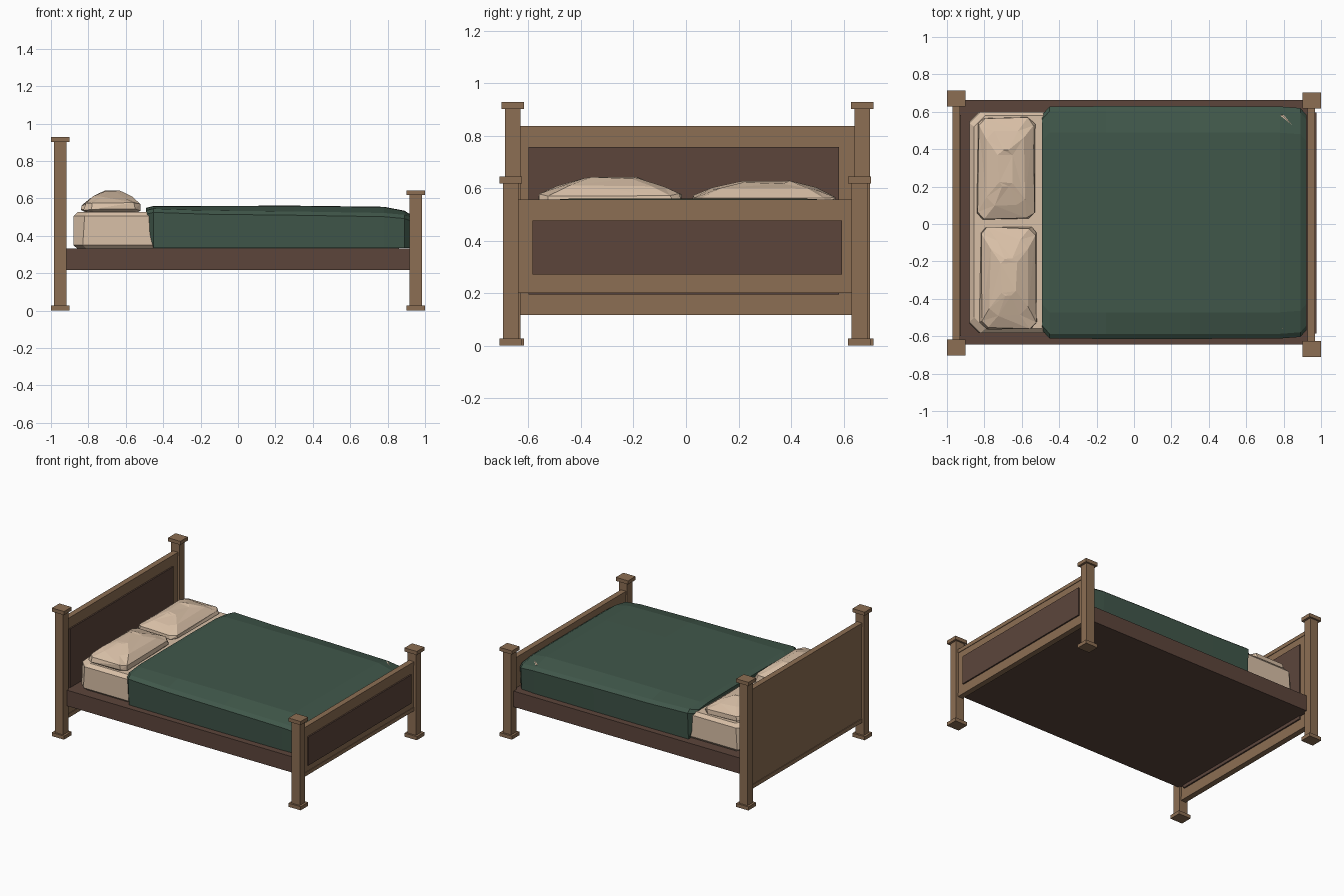
import bpy, bmesh, random
from mathutils import Vector

if "Cube" in bpy.data.objects:
    bpy.data.objects.remove(bpy.data.objects["Cube"])

random.seed(4)


def material(name, rgb):
    lin = [((c / 255 + 0.055) / 1.055) ** 2.4 for c in rgb]
    m = bpy.data.materials.new(name)
    m.diffuse_color = (*lin, 1)
    m.use_nodes = True
    m.node_tree.nodes["Principled BSDF"].inputs["Base Color"].default_value = m.diffuse_color
    return m


WOOD = material("light wood", (140, 110, 83))
DARK = material("dark wood", (92, 69, 59))
GREEN = material("green blanket cloth", (64, 87, 74))
CREAM = material("cream linen", (217, 192, 167))


def finish(name, bm, mat):
    bmesh.ops.recalc_face_normals(bm, faces=bm.faces)
    me = bpy.data.meshes.new(name)
    bm.to_mesh(me)
    bm.free()
    me.materials.append(mat)
    ob = bpy.data.objects.new(name, me)
    bpy.context.collection.objects.link(ob)
    return ob


def boxes(name, mat, *spans):
    """One object from boxes given as (x0, x1, y0, y1, z0, z1)."""
    bm = bmesh.new()
    for x0, x1, y0, y1, z0, z1 in spans:
        for v in bmesh.ops.create_cube(bm, size=1)["verts"]:
            v.co = Vector((x0 + (v.co.x + 0.5) * (x1 - x0),
                           y0 + (v.co.y + 0.5) * (y1 - y0),
                           z0 + (v.co.z + 0.5) * (z1 - z0)))
    return finish(name, bm, mat)


def loft(name, mat, rings, jitter=0.0):
    """Skin a stack of closed rings and cap both ends."""
    bm = bmesh.new()
    loops = []
    for i, ring in enumerate(rings):
        j = jitter if 0 < i else 0
        loops.append([bm.verts.new(Vector(p) + Vector([random.uniform(-j, j) for _ in range(3)]))
                      for p in ring])
    n = len(loops[0])
    for a, b in zip(loops, loops[1:]):
        for k in range(n):
            bm.faces.new((a[k], a[(k + 1) % n], b[(k + 1) % n], b[k]))
    bm.faces.new(loops[0])
    bm.faces.new(loops[-1])
    if jitter:
        bmesh.ops.triangulate(bm, faces=bm.faces)
    return finish(name, bm, mat)


def octagon(cx, cy, hx, hy, c, z):
    """Rectangle with cut corners, at height z."""
    pts = [(hx, hy - c), (hx - c, hy), (-hx + c, hy), (-hx, hy - c),
           (-hx, -hy + c), (-hx + c, -hy), (hx - c, -hy), (hx, -hy + c)]
    return [(cx + x, cy + y, z) for x, y in pts]


# Corner posts with square feet and caps
def post(name, x, y, h):
    boxes(name, WOOD,
          (x - 0.033, x + 0.033, y - 0.03, y + 0.03, 0.02, h - 0.02),
          (x - 0.049, x + 0.049, y - 0.043, y + 0.043, 0, 0.026),
          (x - 0.049, x + 0.049, y - 0.043, y + 0.043, h - 0.026, h))


post("head_post_back", -0.951, 0.671, 0.928)
post("head_post_front", -0.951, -0.66, 0.928)
post("foot_post_back", 0.951, 0.661, 0.643)
post("foot_post_front", 0.951, -0.668, 0.643)


# Head and foot boards: body, top and bottom strips, raised dark panel facing +x
def board(name, x, z0, z1, strip, panel_y, panel_z):
    boxes(name, WOOD,
          (x - 0.016, x + 0.016, -0.64, 0.645, z0 + strip, z1 - 0.027),
          (x - 0.021, x + 0.02, -0.638, 0.643, z1 - 0.027, z1),
          (x - 0.021, x + 0.02, -0.638, 0.643, z0, z0 + strip))
    boxes(name + "_panel", DARK, (x, x + 0.026, *panel_y, *panel_z))


board("headboard", -0.95, 0.116, 0.837, 0.028, (-0.6, 0.583), (0.195, 0.757))
board("footboard", 0.949, 0.2, 0.556, 0.026, (-0.585, 0.595), (0.27, 0.477))

# Solid bed base
boxes("bed_base", DARK, (-0.935, 0.935, -0.645, 0.662, 0.218, 0.332))

# Mattress
loft("mattress", CREAM, [
    octagon(0.0, 0.01, 0.86, 0.575, 0.05, 0.332),
    octagon(0.0, 0.008, 0.88, 0.592, 0.05, 0.35),
    octagon(0.0, 0.008, 0.88, 0.592, 0.06, 0.505),
    octagon(0.0, 0.01, 0.855, 0.57, 0.06, 0.528)])


# Blanket: cross sections along x, softened at both ends
def section(x, w, zb, ze, zt):
    half = [(w - 0.01, zb), (w, ze - 0.02), (w - 0.025, ze), (w - 0.14, zt), (0.2, zt + 0.002)]
    pts = half + [(-y, z) for y, z in reversed(half)]
    return [(x, y + 0.008, z) for y, z in pts]


loft("blanket", GREEN, [
    section(-0.492, 0.575, 0.48, 0.535, 0.547),
    section(-0.452, 0.62, 0.334, 0.545, 0.557),
    section(-0.15, 0.622, 0.334, 0.535, 0.558),
    section(0.3, 0.622, 0.334, 0.53, 0.559),
    section(0.78, 0.62, 0.334, 0.522, 0.553),
    section(0.89, 0.612, 0.334, 0.512, 0.532),
    section(0.922, 0.575, 0.334, 0.5, 0.512)])


# Faceted pillows
def pillow(name, x, y, top):
    t = top - 0.525
    loft(name, CREAM, [
        octagon(x, y, 0.13, 0.25, 0.03, 0.525),
        octagon(x, y, 0.153, 0.272, 0.035, 0.538),
        octagon(x, y, 0.148, 0.268, 0.035, 0.525 + t * 0.42),
        octagon(x, y, 0.10, 0.2, 0.04, 0.525 + t * 0.72),
        octagon(x, y, 0.04, 0.10, 0.025, top - 0.003)], 0.006)


pillow("pillow_front", -0.67, -0.288, 0.64)
pillow("pillow_back", -0.685, 0.297, 0.625)
